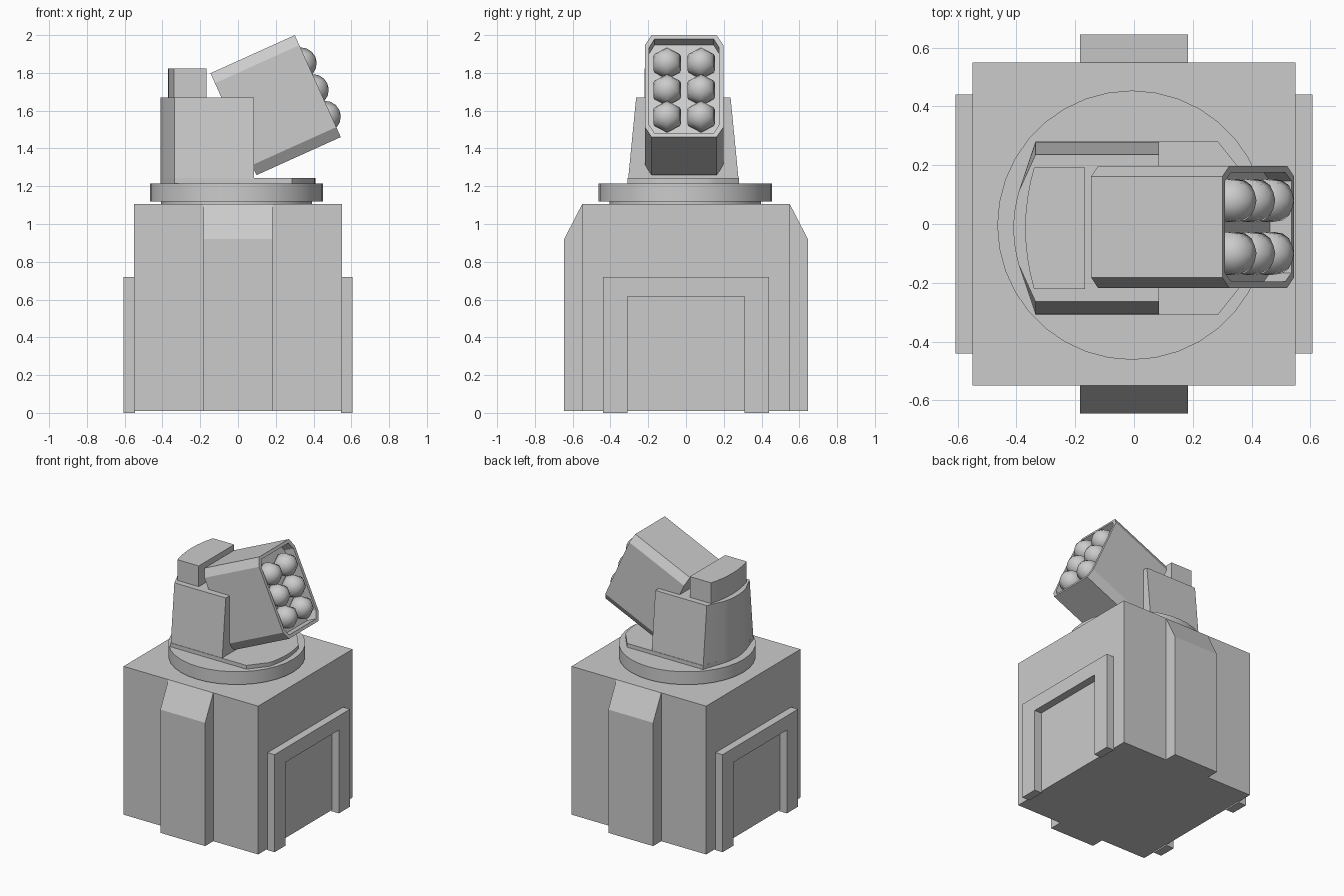
import bpy, bmesh
from math import sin, cos, pi, radians
from mathutils import Matrix, Vector

if "Cube" in bpy.data.objects:
    bpy.data.objects.remove(bpy.data.objects["Cube"])


def loft(name, rings, matrix=Matrix(), smooth=False):
    """Skin a list of equal-length point rings and cap both ends."""
    bm = bmesh.new()
    vr = [[bm.verts.new(matrix @ Vector(p)) for p in r] for r in rings]
    n = len(vr[0])
    for a, b in zip(vr, vr[1:]):
        for i in range(n):
            j = (i + 1) % n
            bm.faces.new((a[i], a[j], b[j], b[i]))
    bm.faces.new(vr[0][::-1])
    bm.faces.new(vr[-1])
    bmesh.ops.recalc_face_normals(bm, faces=bm.faces)
    me = bpy.data.meshes.new(name)
    bm.to_mesh(me)
    bm.free()
    ob = bpy.data.objects.new(name, me)
    bpy.context.collection.objects.link(ob)
    if smooth:
        bpy.context.view_layer.objects.active = ob
        bpy.ops.object.select_all(action='DESELECT')
        ob.select_set(True)
        bpy.ops.object.shade_smooth_by_angle(angle=radians(30))
    return ob


def prism_z(name, outline, z0, z1, **kw):
    return loft(name, [[(x, y, z) for x, y in outline] for z in (z0, z1)], **kw)


def circle(r, n=36):
    return [(-0.007 + r * cos(2 * pi * i / n), -0.004 + r * sin(2 * pi * i / n)) for i in range(n)]


CY = -0.014  # turret centre line


def bow(x_end, bulge, half, n=8):
    """Curved edge running from +half to -half, bulging in x."""
    return [(x_end + bulge * (1 - t * t), CY + half * t)
            for t in [1 - 2 * i / n for i in range(n + 1)]]


# Pedestal block
prism_z("pedestal", [(-.55, -.55), (.55, -.55), (.55, .55), (-.55, .55)], 0.01, 1.105)

for s, side in ((-1, "a"), (1, "b")):
    # Sloped-top buttresses on front and back
    prof = [(.54, .01), (.645, .01), (.645, .92), (.55, 1.105), (.54, 1.105)]
    loft("buttress_" + side, [[(x, s * y, z) for y, z in prof] for x in (-.183, .183)])
    # Door frames on left and right
    arch = [(-.44, 0), (-.44, .72), (.44, .72), (.44, 0),
            (.31, 0), (.31, .615), (-.31, .615), (-.31, 0)]
    loft("door_frame_" + side, [[(s * x, y, z) for y, z in arch] for x in (.545, .607)])

# Turntable
prism_z("turntable_neck", circle(.40), 1.10, 1.125, smooth=True)
prism_z("turntable_disc", circle(.458), 1.12, 1.215, smooth=True)

# Turret floor plate: chamfered, bowed at both ends
h = .295
plate = [(.285, CY + h), (-.335, CY + h)] + bow(-.392, -.018, .125) + \
        [(-.335, CY - h), (.285, CY - h)] + bow(.385, .025, .17)[::-1]
prism_z("turret_plate", plate, 1.21, 1.243, smooth=True)


# Turret housing with inward leaning sides
def housing(half, z):
    o = [(.085, CY + half), (-.335, CY + half)] + bow(-.392, -.018, .125) + \
        [(-.335, CY - half), (.085, CY - half)]
    return [(x, y, z) for x, y in o]


loft("turret_housing", [housing(.292, 1.24), housing(.25, 1.67)], smooth=True)

# Sensor box with bowed back
sensor = [(-.166, CY + .207)] + bow(-.34, -.03, .207) + [(-.166, CY - .207)]
prism_z("sensor_box", sensor, 1.66, 1.823, smooth=True)

# Launcher pod: local x along the barrel axis, origin at front face centre
tilt = Matrix.Translation((.4225, -.01, 1.73)) @ Matrix.Rotation(radians(-24.3), 4, 'Y')


def octagon(x, inset):
    w, t = .208 - inset, .296 - inset
    cw, ct = .036 - inset * .3, .058 - inset * .3
    return [(x, a, b) for a, b in ((w, t - ct), (w - cw, t), (cw - w, t), (-w, t - ct),
                                   (-w, ct - t), (cw - w, -t), (w - cw, -t), (w, ct - t))]


loft("launcher_pod", [octagon(-.49, 0), octagon(0, 0), octagon(0, .022), octagon(-.08, .022)], tilt)

# Six rounded missile tips
for row in (-1, 0, 1):
    for col in (-1, 1):
        bm = bmesh.new()
        place = tilt @ Matrix.Translation((-.032, col * .09, row * .155 - .008)) @ \
            Matrix.Rotation(pi / 2, 4, 'Y') @ Matrix.Rotation(pi / 2, 4, 'Z')
        bmesh.ops.create_uvsphere(bm, u_segments=6, v_segments=8, radius=.084, matrix=place)
        for f in bm.faces:
            f.smooth = True
        me = bpy.data.meshes.new("missile_tip")
        bm.to_mesh(me)
        bm.free()
        bpy.context.collection.objects.link(bpy.data.objects.new("missile_tip", me))
